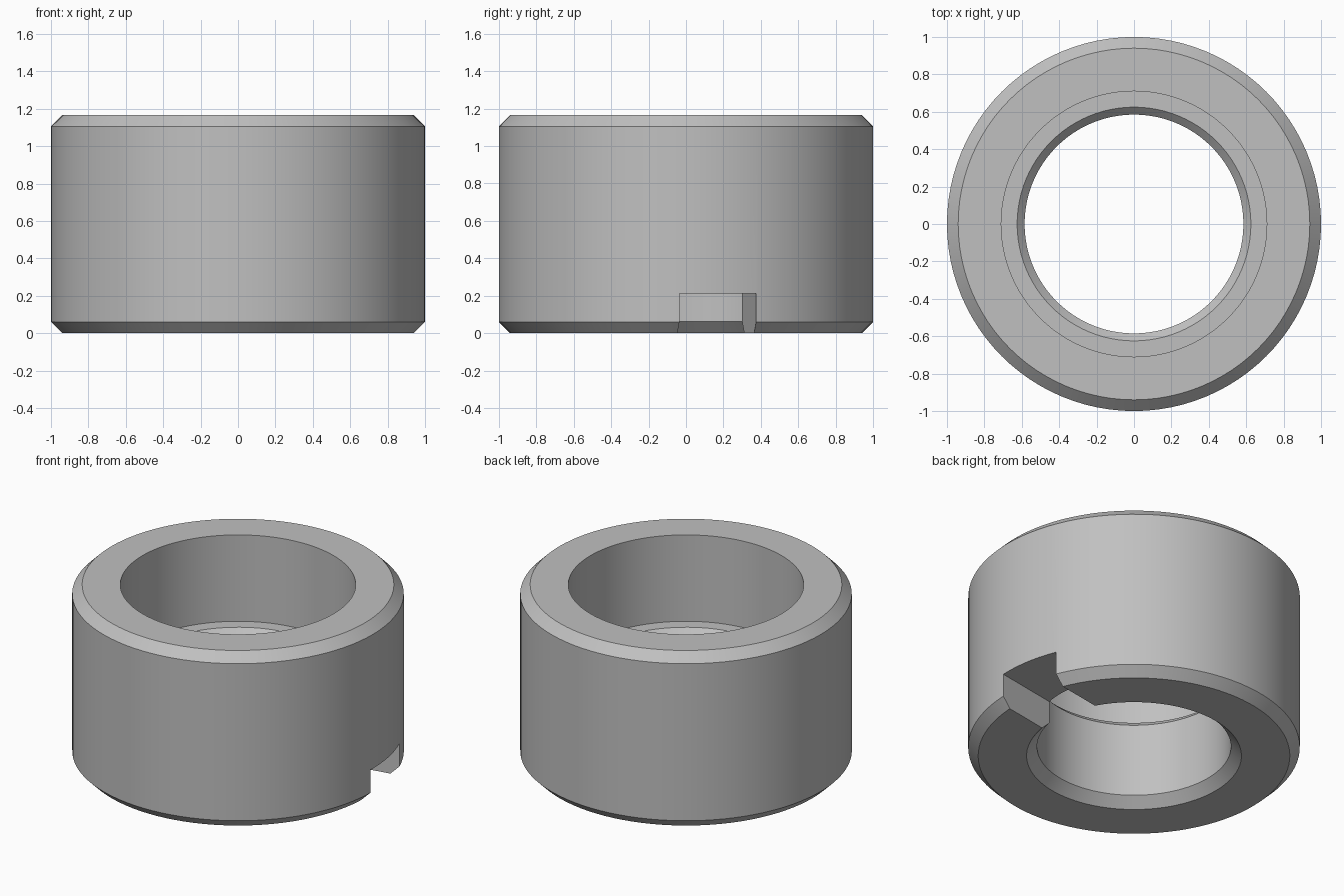
import bpy
import bmesh
from math import cos, sin, pi, radians
from mathutils import Matrix

SEGMENTS = 96
HEIGHT = 1.165
CHAMFER = 0.06

old = bpy.data.objects.get("Cube")
if old:
    bpy.data.objects.remove(old, do_unlink=True)

# Plain grey metal
grey = bpy.data.materials.new("grey metal")
grey.use_nodes = True
colour = (0.53, 0.53, 0.53, 1)
grey.diffuse_color = colour
grey.node_tree.nodes["Principled BSDF"].inputs["Base Color"].default_value = colour


def make_object(name, bm):
    bmesh.ops.recalc_face_normals(bm, faces=bm.faces)
    mesh = bpy.data.meshes.new(name)
    bm.to_mesh(mesh)
    bm.free()
    mesh.materials.append(grey)
    obj = bpy.data.objects.new(name, mesh)
    bpy.context.collection.objects.link(obj)
    return obj


def lathe(name, profile):
    """Revolve a closed (radius, z) profile around the z axis."""
    bm = bmesh.new()
    rings = []
    for i in range(SEGMENTS):
        a = 2 * pi * i / SEGMENTS
        rings.append([bm.verts.new((r * cos(a), r * sin(a), z)) for r, z in profile])
    for i, ring in enumerate(rings):
        following = rings[(i + 1) % SEGMENTS]
        for j in range(len(profile)):
            k = (j + 1) % len(profile)
            bm.faces.new((ring[j], following[j], following[k], ring[k]))
    return make_object(name, bm)


# Chamfered collar with a counterbore above a narrower bore
collar = lathe("collar", [
    (1 - CHAMFER, 0), (1, CHAMFER), (1, HEIGHT - CHAMFER), (1 - CHAMFER, HEIGHT),
    (0.71, HEIGHT), (0.71, 0.59), (0.625, 0.59),
    (0.585, 0.55), (0.585, 0.063), (0.648, 0),
])

# Slot through one side of the lower edge, turned slightly from the x axis
bm = bmesh.new()
bmesh.ops.create_cube(bm, size=1)
bmesh.ops.transform(bm, verts=bm.verts, matrix=(
    Matrix.Rotation(radians(10), 4, "Z")
    @ Matrix.Translation((0.8, 0, 0))
    @ Matrix.Diagonal((1.2, 0.416, 0.425, 1))))
cutter = make_object("slot_cutter", bm)
cutter.hide_render = True

cut = collar.modifiers.new("slot", "BOOLEAN")
cut.operation = "DIFFERENCE"
cut.solver = "EXACT"
cut.object = cutter

bpy.ops.object.select_all(action="DESELECT")
collar.select_set(True)
bpy.context.view_layer.objects.active = collar
bpy.ops.object.modifier_apply(modifier=cut.name)
bpy.data.objects.remove(cutter, do_unlink=True)
bpy.ops.object.shade_smooth_by_angle(angle=radians(30))
